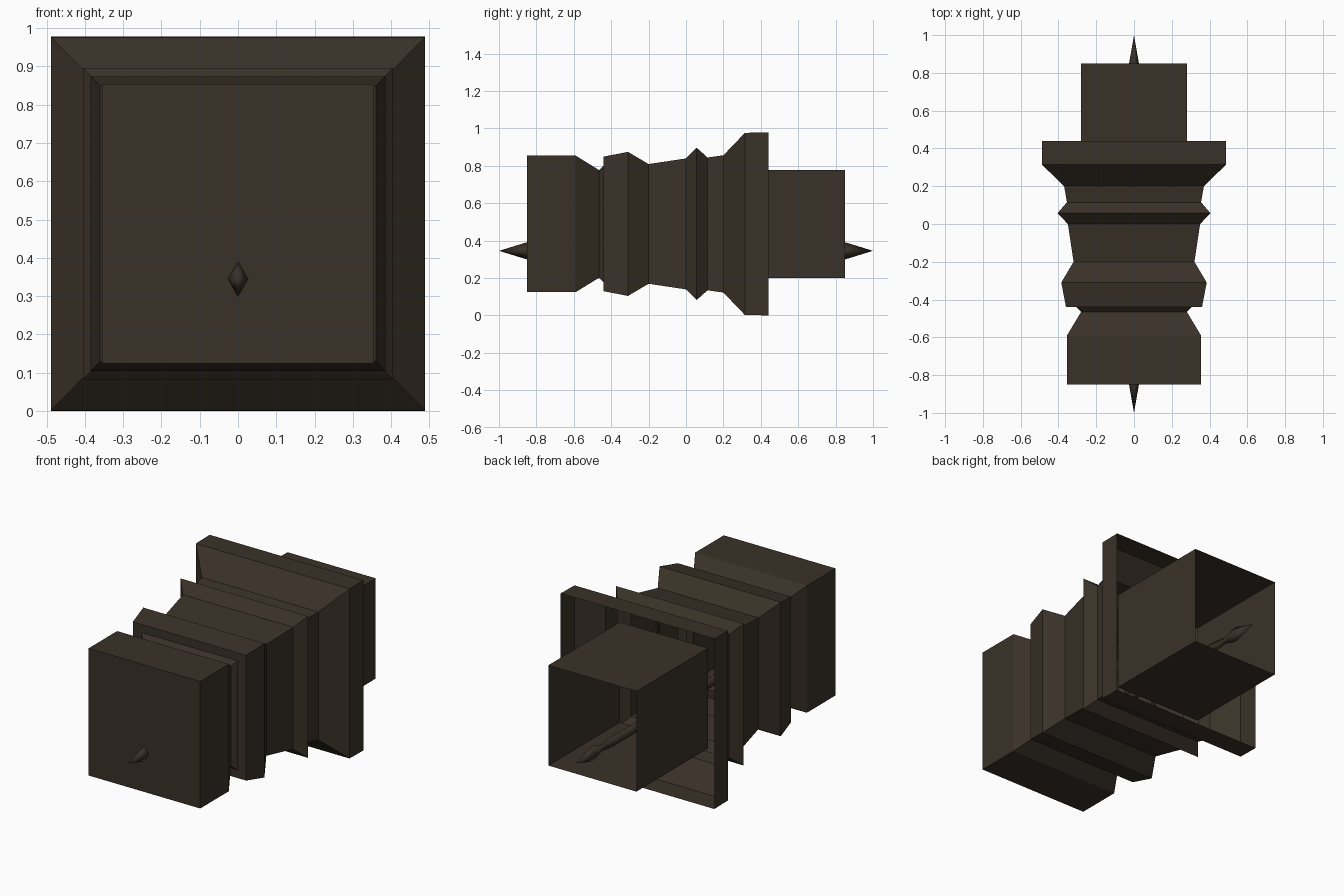
import bpy, bmesh

if "Cube" in bpy.data.objects:
    bpy.data.objects.remove(bpy.data.objects["Cube"])

# One dark brown for everything
brown = bpy.data.materials.new("dark brown")
brown.diffuse_color = (0.042, 0.031, 0.021, 1)
brown.use_nodes = True
brown.node_tree.nodes["Principled BSDF"].inputs["Base Color"].default_value = brown.diffuse_color


def loft(name, sections, corners, zc, cap_front=False):
    """Skin rings of (y, half width, half height) along y around height zc."""
    bm = bmesh.new()
    rings = [[bm.verts.new((cx * hx, y, zc + cz * hz)) for cx, cz in corners]
             for y, hx, hz in sections]
    n = len(corners)
    for a, b in zip(rings, rings[1:]):
        for i in range(n):
            j = (i + 1) % n
            bm.faces.new((a[i], a[j], b[j], b[i]))
    if cap_front:
        bm.faces.new(rings[0][::-1])
    bmesh.ops.remove_doubles(bm, verts=bm.verts, dist=1e-5)
    bmesh.ops.recalc_face_normals(bm, faces=bm.faces)
    me = bpy.data.meshes.new(name)
    bm.to_mesh(me)
    bm.free()
    me.materials.append(brown)
    ob = bpy.data.objects.new(name, me)
    bpy.context.collection.objects.link(ob)
    return ob


SQUARE = [(-1, -1), (1, -1), (1, 1), (-1, 1)]
DIAMOND = [(0, -1), (1, 0), (0, 1), (-1, 0)]

# Stepped housing: closed front block, ridged middle, flared collar open at the back
loft("ridged_housing", [
    (-0.85, 0.355, 0.365), (-0.59, 0.355, 0.365), (-0.465, 0.28, 0.288),
    (-0.44, 0.305, 0.313), (-0.44, 0.36, 0.36), (-0.31, 0.385, 0.385),
    (-0.20, 0.32, 0.32), (0.0, 0.35, 0.35), (0.057, 0.405, 0.407),
    (0.115, 0.355, 0.355), (0.20, 0.37, 0.367), (0.315, 0.488, 0.487),
    (0.44, 0.488, 0.489)], SQUARE, 0.489, cap_front=True)

# Rectangular tube, open at the back
loft("rear_tube", [(0.2, 0.28, 0.288), (0.85, 0.28, 0.288)], SQUARE, 0.489)

# Long spindle with a pointed head at each end
half = [(1.0, 0, 0), (0.85, 0.026, 0.046), (0.77, 0.018, 0.02), (0.68, 0.03, 0.032)]
spindle = loft("spindle", [(-y, a, b) for y, a, b in half] + half[::-1], DIAMOND, 0.345)
for p in spindle.data.polygons:
    p.use_smooth = True
